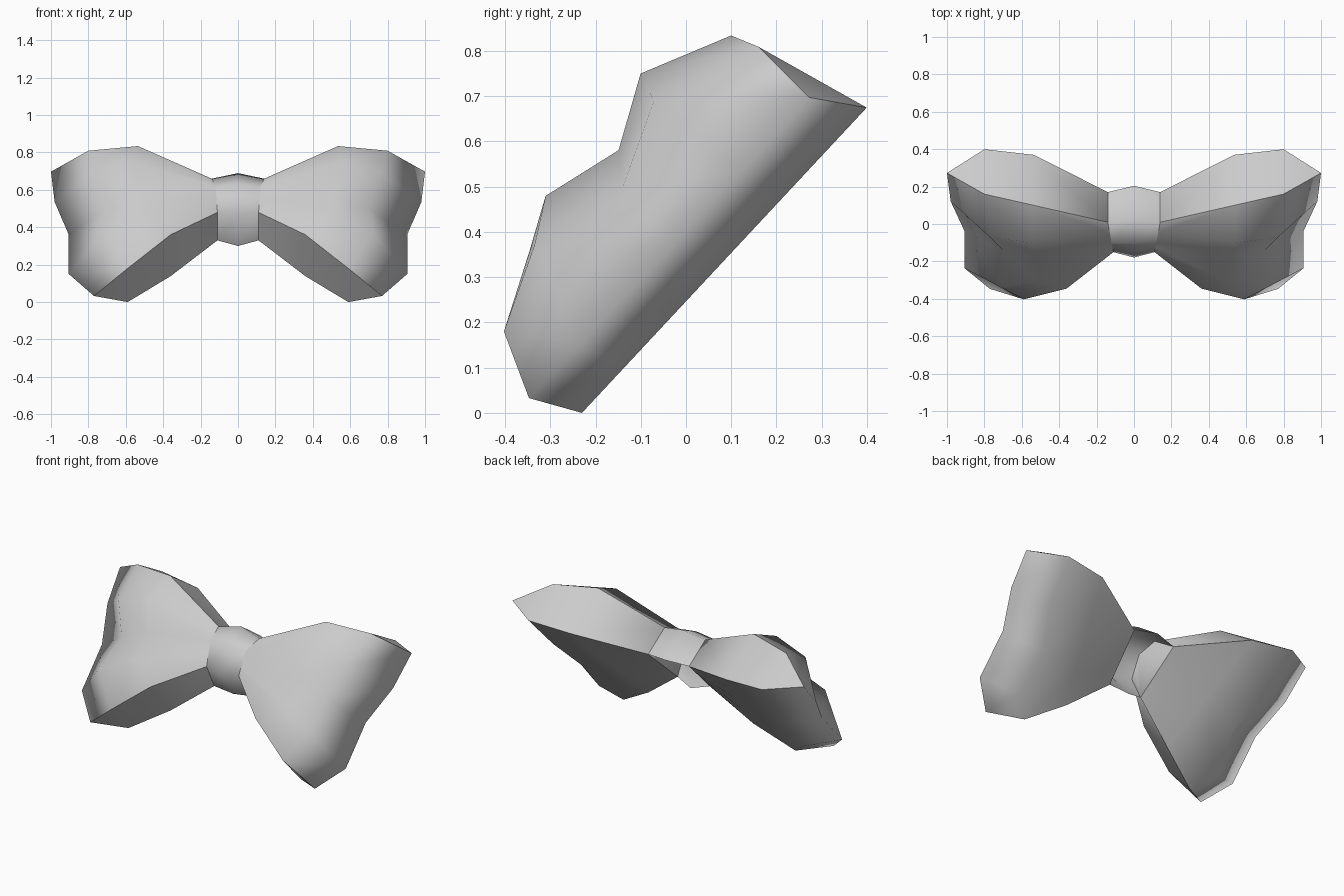
import bpy
import bmesh
from mathutils import Vector

default_cube = bpy.data.objects.get("Cube")
if default_cube:
    bpy.data.objects.remove(default_cube, do_unlink=True)

# The bow leans back: "up" runs along its flat back, "out" points away from it
UP = Vector((0, 0.682, 0.731))
OUT = Vector((0, -0.731, 0.682))
BASE = Vector((0, -0.23, 0))


def place(x, up, out):
    return BASE + Vector((x, 0, 0)) + UP * up + OUT * out


def spread(start, end, count):
    """Evenly spaced points from start to end."""
    start, end = Vector(start), Vector(end)
    return [start.lerp(end, i / (count - 1)) for i in range(count)]


# One plain grey cloth
cloth = bpy.data.materials.new("grey cloth")
cloth.use_nodes = True
grey = (0.6, 0.6, 0.6, 1)
cloth.diffuse_color = grey
cloth.node_tree.nodes["Principled BSDF"].inputs["Base Color"].default_value = grey


def finish(bm, name):
    """Turn a bmesh into a smooth shaded cloth object."""
    for face in bm.faces:
        face.smooth = True
    mesh = bpy.data.meshes.new(name)
    bm.to_mesh(mesh)
    bm.free()
    mesh.materials.append(cloth)
    obj = bpy.data.objects.new(name, mesh)
    bpy.context.collection.objects.link(obj)


def add_grid(bm, columns):
    """Skin columns of (x, up, out) points with quads."""
    grid = [[bm.verts.new(place(*p)) for p in column] for column in columns]
    for a, b in zip(grid, grid[1:]):
        for i in range(len(a) - 1):
            bm.faces.new((a[i], b[i], b[i + 1], a[i + 1]))
    return grid


# Where wings and knot meet, from the bottom of the back over the front to the top
LOW_BACK, LOW_FRONT = (0.11, 0.347, 0.112), (0.11, 0.405, 0.269)
MID_FRONT = (0.12, 0.54, 0.325)
TOP_FRONT, TOP_BACK = (0.14, 0.646, 0.275), (0.14, 0.679, 0.086)


def build_wing(name, side):
    # Columns run from the knot over the puffed front, around the rim, to the back
    front_inner = spread(LOW_FRONT, MID_FRONT, 3) + spread(MID_FRONT, TOP_FRONT, 3)[1:]
    front_puff = [(0.36, 0.185, 0.33), (0.5, 0.296, 0.386), (0.52, 0.48, 0.337),
                  (0.55, 0.637, 0.417), (0.535, 0.835, 0.328)]
    front_outer = [(0.59, 0.014, 0.249), (0.72, 0.2, 0.33), (0.7, 0.427, 0.275),
                   (0.77, 0.613, 0.354), (0.8, 0.858, 0.267)]
    rim = [(x, up, 0.108) for x, up in
           ((0.77, -0.056), (0.905, 0.105), (0.905, 0.393), (0.98, 0.63), (1, 0.853))]
    back_outer = [(x, up, 0) for x, up in
                  ((0.59, 0), (0.7, 0.12), (0.68, 0.39), (0.77, 0.63), (0.8, 0.923))]
    back_middle = spread((0.36, 0.159, 0.033), (0.535, 0.888, 0.008), 5)
    back_inner = spread(LOW_BACK, TOP_BACK, 5)

    bm = bmesh.new()
    grid = add_grid(bm, [front_inner, front_puff, front_outer, rim,
                         back_outer, back_middle, back_inner])
    # Bottom and top edge strips close the gap between front and back
    borders = [grid[0] + grid[-1][::-1]]
    for row in (0, -1):
        f0, f1, f2, r, b2, b1, b0 = [column[row] for column in grid]
        borders += [(f0, f1, b1, b0), (f1, f2, b2, b1), (f2, r, b2)]
    # The strips and the inner end beside the knot keep crisp folds
    walls = {bm.faces.new(face) for face in borders}
    for edge in bm.edges:
        edge.smooth = len(walls.intersection(edge.link_faces)) != 1
    for v in bm.verts:
        v.co.x *= side
    bmesh.ops.recalc_face_normals(bm, faces=bm.faces)
    finish(bm, name)


build_wing("left_wing", 1)
build_wing("right_wing", -1)

# Knot: a band wrapped over the front, open at the back, swelling in the middle
rim_line = [LOW_BACK, LOW_FRONT, MID_FRONT, TOP_FRONT, TOP_BACK]
middle = [(0, 0.345, 0.07), (0, 0.38, 0.285), (0, 0.55, 0.336),
          (0, 0.682, 0.28), (0, 0.713, 0.071)]
knot = bmesh.new()
add_grid(knot, [[(-x, up, out) for x, up, out in rim_line], middle, rim_line])
knot.normal_update()
front_face = max(knot.faces, key=lambda f: f.calc_center_median().dot(OUT))
if front_face.normal.dot(OUT) < 0:
    bmesh.ops.reverse_faces(knot, faces=knot.faces)
finish(knot, "knot")
